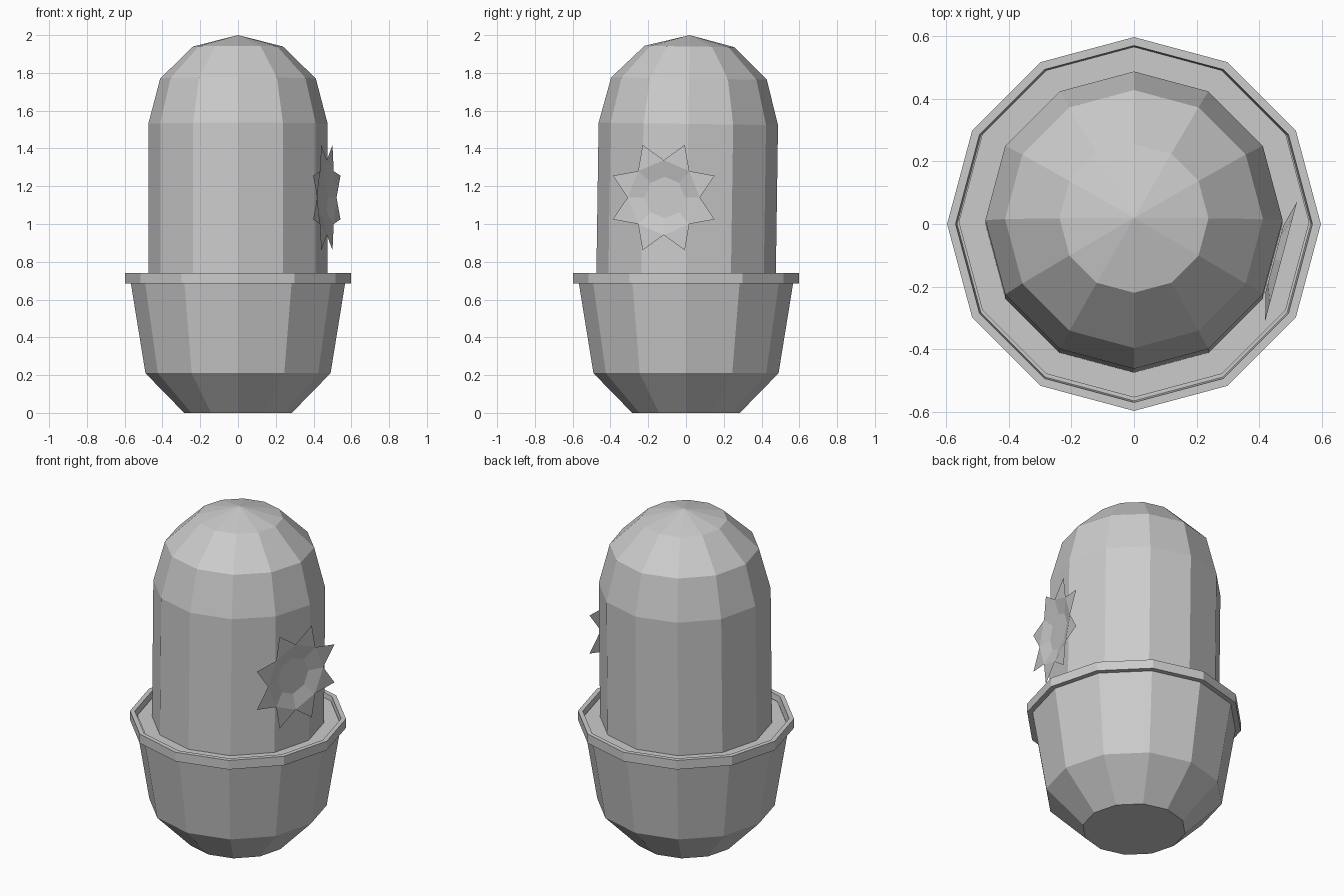
import bpy
from math import sin, cos, pi, radians
from mathutils import Matrix, Vector

if "Cube" in bpy.data.objects:
    bpy.data.objects.remove(bpy.data.objects["Cube"])


def make(name, verts, faces):
    mesh = bpy.data.meshes.new(name)
    mesh.from_pydata(verts, [], faces)
    obj = bpy.data.objects.new(name, mesh)
    bpy.context.collection.objects.link(obj)
    return obj


def ring(r, z, n=12, start=0.0):
    return [(r * cos(start + 2 * pi * i / n), r * sin(start + 2 * pi * i / n), z)
            for i in range(n)]


def lathe(name, profile, n=12):
    """Stack of n-sided rings, capped at both ends."""
    verts = [v for r, z in profile for v in ring(r, z, n)]
    faces = [(k * n + i, k * n + (i + 1) % n, (k + 1) * n + (i + 1) % n, (k + 1) * n + i)
             for k in range(len(profile) - 1) for i in range(n)]
    top = (len(profile) - 1) * n
    faces += [tuple(reversed(range(n)))]
    if profile[-1][0] < 0.01:  # pointed end: triangles to one apex
        del verts[top:]
        verts.append((0, 0, profile[-1][1]))
        faces = [f for f in faces if max(f) < top]
        faces += [(top - n + i, top - n + (i + 1) % n, top) for i in range(n)]
    else:
        faces.append(tuple(range(top, top + n)))
    return make(name, verts, faces)


# Pot with overhanging rim, closed inside just under the soil
lathe("pot", [(0.285, 0), (0.49, 0.21), (0.567, 0.685), (0.597, 0.685),
              (0.597, 0.74), (0.57, 0.74), (0.565, 0.69)])

# Soil disc
soil = make("soil", ring(0.56, 0), [tuple(range(12))])
soil.location = (0, 0.006, 0.712)

# Cactus body with a domed top, leaning back very slightly
body = lathe("cactus_body", [(0.475, 0.0), (0.475, 0.83), (0.412, 1.07),
                             (0.238, 1.24), (0, 1.30)])
body.location = (0, 0, 0.70)
body.rotation_euler = (radians(-0.85), 0, 0)

# Flower: eight-pointed star with a sunken octagonal centre
N = 8
verts = ring(0.11, -0.023, N) + ring(0.198, 0, N) + ring(0.302, 0, N, pi / N)
faces = [tuple(range(N))]
for i in range(N):
    j = (i + 1) % N
    faces += [(i, N + i, N + j, j), (N + i, 2 * N + i, N + j)]
flower = make("flower", verts, faces)
normal = Vector((cos(radians(-15)), sin(radians(-15)), 0))
tangent = Vector((-normal.y, normal.x, 0))
basis = Matrix((tangent, Vector((0, 0, 1)), normal)).transposed().to_4x4()
flower.matrix_world = Matrix.Translation(normal * 0.487 + Vector((0, 0.008, 1.14))) @ basis
